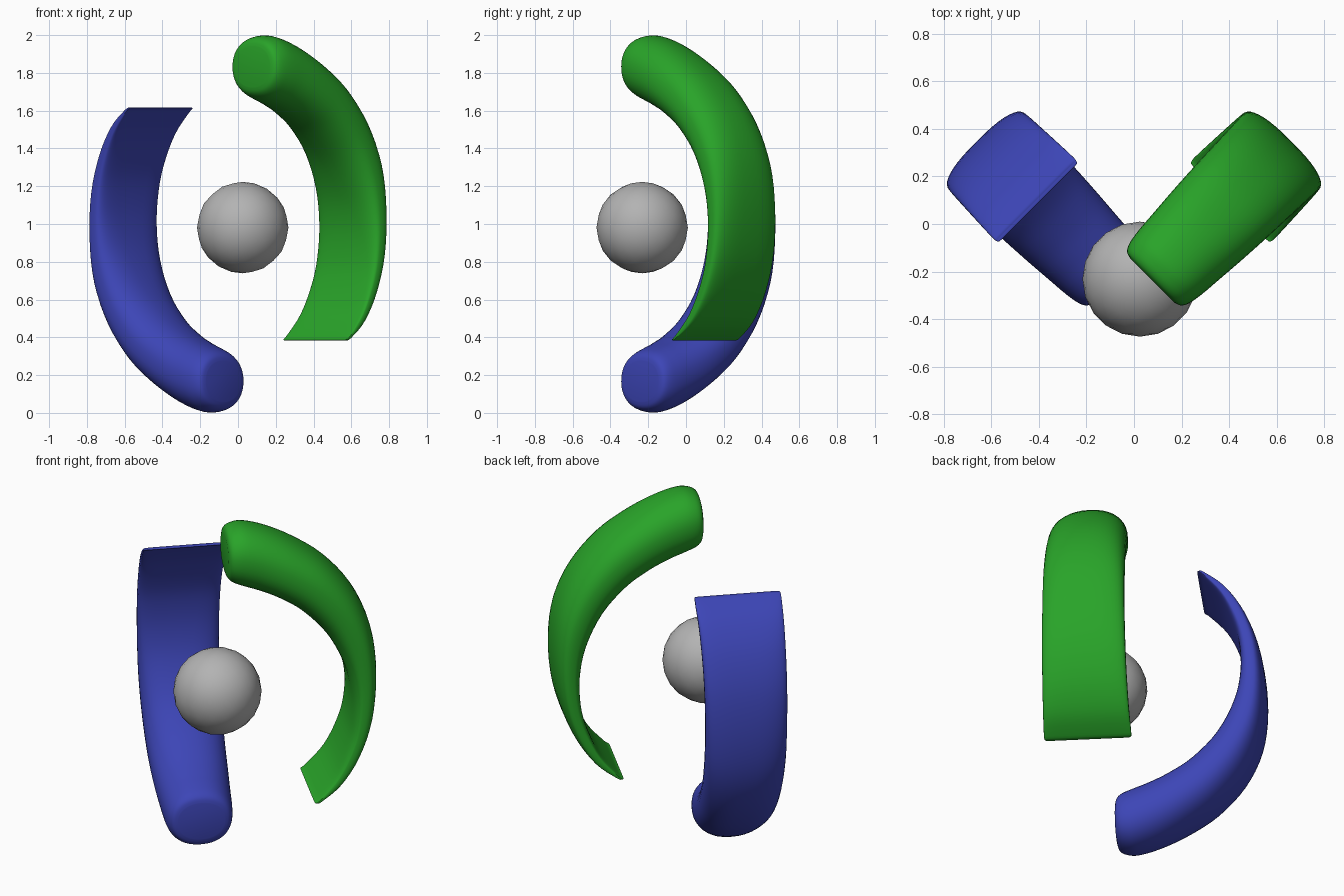
import bpy, bmesh, math
from mathutils import Vector

cube = bpy.data.objects.get("Cube")
if cube:
    bpy.data.objects.remove(cube, do_unlink=True)


def material(name, rgb):
    m = bpy.data.materials.new(name)
    m.use_nodes = True
    m.diffuse_color = (*rgb, 1)
    m.node_tree.nodes["Principled BSDF"].inputs["Base Color"].default_value = (*rgb, 1)
    return m


green = material("green", (0.022, 0.37, 0.022))
blue = material("blue", (0.046, 0.060, 0.47))
grey = material("grey", (0.45, 0.45, 0.45))

# Arm stations: outer (u, z), inner (u, z), half width, outer and inner roundness
STATIONS = [
    (-.114, 1.940, -.114, 1.725, .130, 2.2, 2.2),
    (-.102, 1.972, -.104, 1.695, .160, 2.2, 2.2),
    (-.065, 1.992, -.075, 1.67, .178, 2.2, 2.2),
    (.000, 1.996, -.015, 1.645, .189, 2.2, 2.2),
    (.125, 1.957, .060, 1.617, .197, 2.2, 2.2),
    (.280, 1.874, .172, 1.565, .207, 2.3, 2.2),
    (.447, 1.750, .305, 1.475, .215, 2.4, 2.2),
    (.595, 1.572, .440, 1.33, .220, 2.4, 2.4),
    (.686, 1.358, .535, 1.15, .224, 2.5, 2.9),
    (.714, 1.110, .574, .980, .226, 2.6, 3.6),
    (.688, .845, .572, .815, .229, 2.9, 4.5),
    (.613, .630, .540, .680, .232, 3.3, 5.0),
    (.503, .475, .475, .532, .236, 4.5, 6.0),
    (.388, .392, .377, .412, .240, 6.0, 6.0),
    (.360, .384, .350, .390, .236, 6.0, 6.0),
    (.350, .384, .348, .387, .222, 6.0, 6.0),
]
STEPS, SIDES, V_MID = 4, 40, .222


def smooth_stations():
    """Catmull-Rom interpolation between the stations."""
    s = [STATIONS[0]] + STATIONS + [STATIONS[-1]]
    for i in range(1, len(s) - 2):
        for k in range(STEPS):
            t = k / STEPS
            yield [.5 * (2 * b + (c - a) * t + (2 * a - 5 * b + 4 * c - d) * t * t
                         + (3 * b - a - 3 * c + d) * t ** 3)
                   for a, b, c, d in zip(*s[i - 1:i + 3])]
    yield STATIONS[-1]


def spow(x, n):
    return math.copysign(abs(x) ** (2 / n), x)


def arm(name, mat, turned):
    bm = bmesh.new()
    rings = []
    for ou, oz, iu, iz, w, n_out, n_in in smooth_stations():
        ring = []
        for j in range(SIDES):
            a = 2 * math.pi * j / SIDES
            c, s = math.cos(a), math.sin(a)
            n = n_out if c >= 0 else n_in
            h = spow(c, n) / 2
            u = (ou + iu) / 2 + (ou - iu) * h
            z = (oz + iz) / 2 + (oz - iz) * h
            v = V_MID + w * spow(s, n)
            x, y = (u + v) / math.sqrt(2), (u - v) / math.sqrt(2)
            # The turned arm is spun half a turn about the front-back axis
            ring.append(bm.verts.new(Vector((-x, y, 2 - z) if turned else (x, y, z))))
        rings.append(ring)
    for r0, r1 in zip(rings, rings[1:]):
        for j in range(SIDES):
            k = (j + 1) % SIDES
            bm.faces.new((r0[j], r0[k], r1[k], r1[j]))
    bm.faces.new(rings[0])
    bm.faces.new(rings[-1])
    bmesh.ops.recalc_face_normals(bm, faces=bm.faces[:])
    me = bpy.data.meshes.new(name)
    bm.to_mesh(me)
    bm.free()
    me.materials.append(mat)
    ob = bpy.data.objects.new(name, me)
    bpy.context.collection.objects.link(ob)
    return ob


def shade(ob):
    bpy.ops.object.select_all(action='DESELECT')
    ob.select_set(True)
    bpy.context.view_layer.objects.active = ob
    bpy.ops.object.shade_smooth_by_angle(angle=math.radians(50))


# Two matching curved arms, one turned over
shade(arm("upper_arm", green, False))
shade(arm("lower_arm", blue, True))

# Ball between the arms
bpy.ops.mesh.primitive_ico_sphere_add(subdivisions=3, radius=.242,
                                      location=(.025, -.232, .981))
ball = bpy.context.object
ball.name = "ball"
ball.data.materials.append(grey)
shade(ball)
